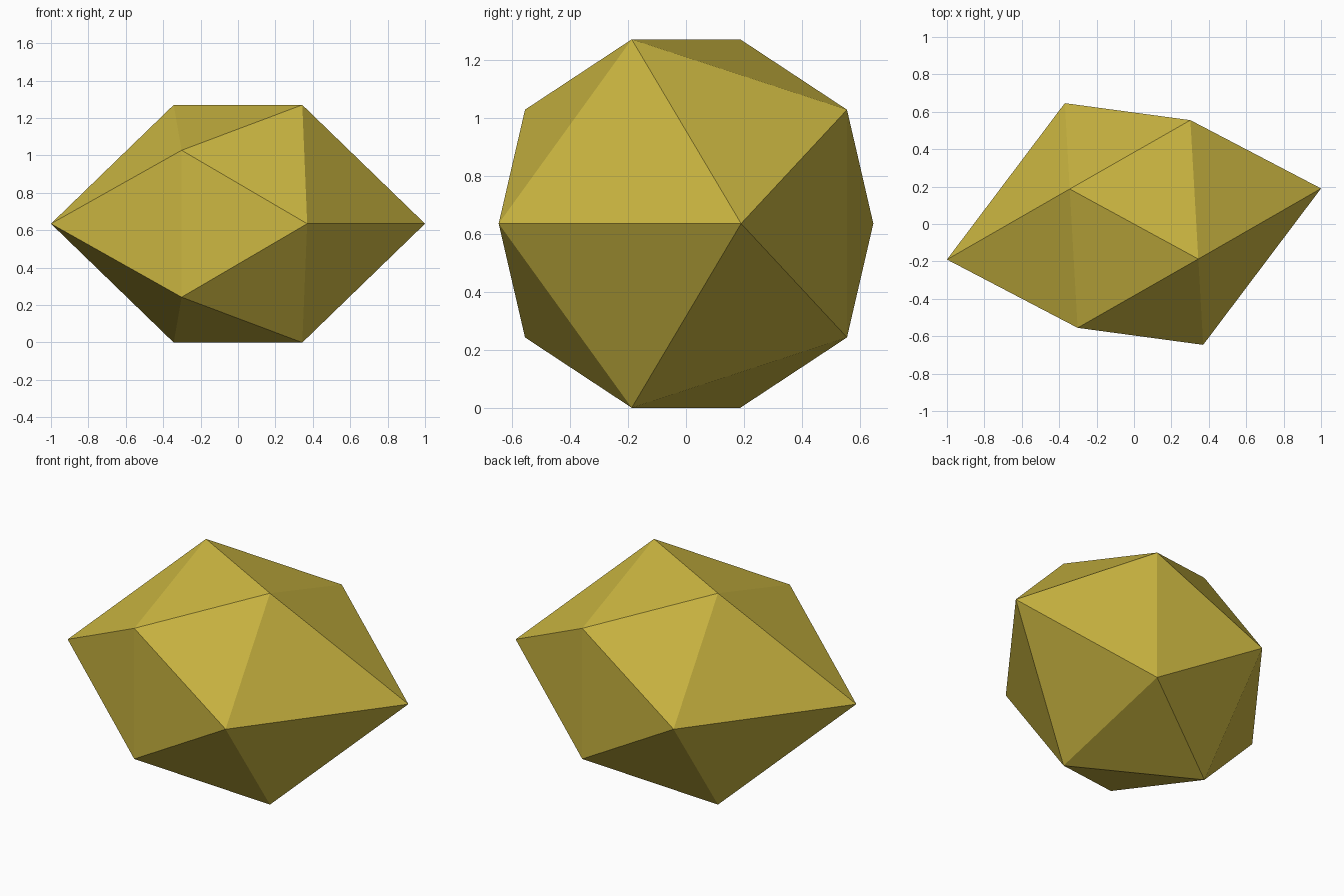
import bpy, bmesh, math

if "Cube" in bpy.data.objects:
    bpy.data.objects.remove(bpy.data.objects["Cube"])

CZ = 0.635                      # height of the centre


def ring_point(i):
    # tilted pentagon around the left pole
    a = math.radians(72 * i)
    dy, dz = 0.664 * math.cos(a), 0.668 * math.sin(a)
    return (-0.332 - 0.057 * dy, -0.018 + dy, dz)


def opposite(p):
    return tuple(-c for c in p)


# faceted twenty-sided stone: two poles, two point-mirrored pentagon rings
bm = bmesh.new()
left_pole = (-1.0, -0.19, 0.0)
left = [ring_point(i) for i in range(5)]
points = [left_pole, opposite(left_pole)] + left + [opposite(p) for p in left]
v = [bm.verts.new((x, y, z + CZ)) for x, y, z in points]
a, b, ring_a, ring_b = v[0], v[1], v[2:7], v[7:12]

for i in range(5):
    j = (i + 1) % 5
    k = (i + 3) % 5             # right ring point lying between left i and j
    bm.faces.new((a, ring_a[i], ring_a[j]))
    bm.faces.new((b, ring_b[i], ring_b[j]))
    bm.faces.new((ring_a[i], ring_a[j], ring_b[k]))
    bm.faces.new((ring_b[i], ring_b[j], ring_a[k]))
bmesh.ops.recalc_face_normals(bm, faces=bm.faces)

mesh = bpy.data.meshes.new("faceted_stone")
bm.to_mesh(mesh)
bm.free()
mat = bpy.data.materials.new("mustard yellow")
mat.diffuse_color = (0.60, 0.47, 0.053, 1)
mat.use_nodes = True
mat.node_tree.nodes["Principled BSDF"].inputs["Base Color"].default_value = mat.diffuse_color
mesh.materials.append(mat)
bpy.context.collection.objects.link(bpy.data.objects.new("faceted_stone", mesh))
